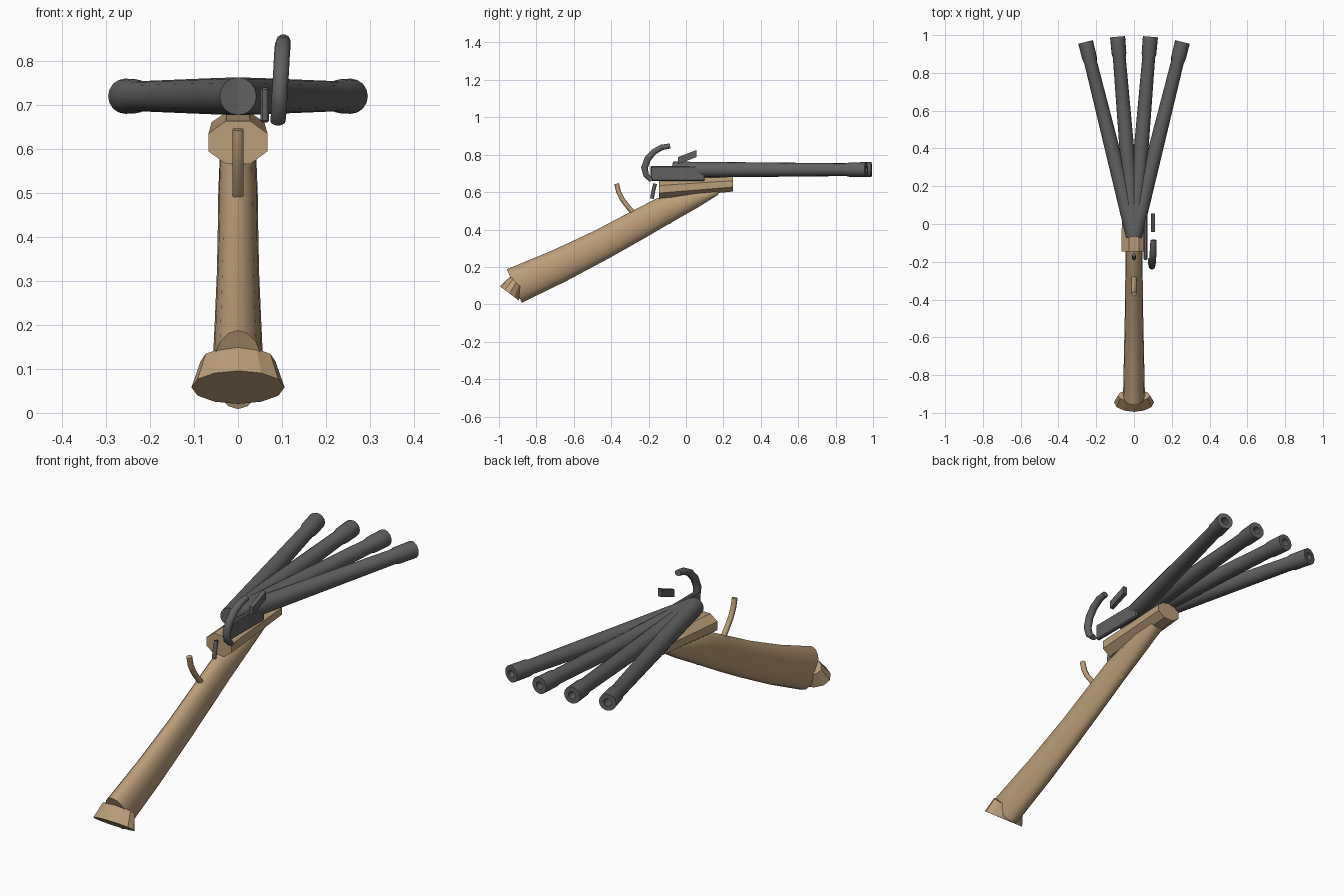
import bpy, bmesh, math
from mathutils import Vector, Matrix

if "Cube" in bpy.data.objects:
    bpy.data.objects.remove(bpy.data.objects["Cube"])


def material(name, col):
    m = bpy.data.materials.new(name)
    m.diffuse_color = (*col, 1)
    m.use_nodes = True
    m.node_tree.nodes["Principled BSDF"].inputs["Base Color"].default_value = m.diffuse_color
    return m


wood = material("wood", (0.50, 0.34, 0.19))
steel = material("steel", (0.12, 0.12, 0.12))


def finish(name, bm, mat, smooth=None):
    bmesh.ops.recalc_face_normals(bm, faces=bm.faces)
    me = bpy.data.meshes.new(name)
    bm.to_mesh(me)
    bm.free()
    me.materials.append(mat)
    ob = bpy.data.objects.new(name, me)
    bpy.context.collection.objects.link(ob)
    if smooth:
        bpy.ops.object.select_all(action='DESELECT')
        ob.select_set(True)
        bpy.context.view_layer.objects.active = ob
        bpy.ops.object.shade_smooth_by_angle(angle=math.radians(smooth))
    return ob


def loft(name, rings, n, mat, smooth=None, phase=0.0):
    """Elliptical rings: (centre, in-plane direction, half width in x, half depth)."""
    bm = bmesh.new()
    loops = []
    for c, d, rx, rd in rings:
        d = Vector(d).normalized()
        loops.append([bm.verts.new(Vector(c) + Vector((1, 0, 0)) * rx * math.cos(a) + d * rd * math.sin(a))
                      for a in [2 * math.pi * i / n + phase for i in range(n)]])
    for a, b in zip(loops, loops[1:]):
        for i in range(n):
            j = (i + 1) % n
            bm.faces.new((a[i], a[j], b[j], b[i]))
    bm.faces.new(loops[0])
    bm.faces.new(loops[-1])
    return finish(name, bm, mat, smooth)


def tube(name, pts, mat, n=10, smooth=50):
    """Tube along points (x, y, z, half width, half depth), bending in the yz plane."""
    rings = []
    for i, p in enumerate(pts):
        t = Vector(pts[min(i + 1, len(pts) - 1)][:3]) - Vector(pts[max(i - 1, 0)][:3])
        rings.append((p[:3], (0, -t.z, t.y), p[3], p[4]))
    return loft(name, rings, n, mat, smooth)


def plate(name, profile, x0, x1, mat, bevel=0):
    """A yz outline extruded between x0 and x1."""
    bm = bmesh.new()
    f = bm.faces.new([bm.verts.new((x0, y, z)) for y, z in profile])
    r = bmesh.ops.extrude_face_region(bm, geom=[f])
    for v in r["geom"]:
        if isinstance(v, bmesh.types.BMVert):
            v.co.x = x1
    if bevel:
        bmesh.ops.bevel(bm, geom=bm.edges[:], offset=bevel, segments=1, affect='EDGES')
    return finish(name, bm, mat)


# four fanned barrels with muzzle rings and hollow bores
barrel_profile = [(0, 0.0), (0.043, 0.0), (0.041, 0.25), (0.034, 0.95), (0.039, 0.97),
                  (0.040, 1.06), (0.018, 1.06), (0.018, 0.98), (0, 0.98)]
for k, ang in enumerate((-14, -4.7, 4.7, 14)):
    bm = bmesh.new()
    vs = [bm.verts.new((r, y, 0)) for r, y in barrel_profile]
    es = [bm.edges.new(e) for e in zip(vs, vs[1:])]
    bmesh.ops.spin(bm, geom=vs + es, cent=(0, 0, 0), axis=(0, 1, 0), angle=2 * math.pi, steps=16)
    bmesh.ops.remove_doubles(bm, verts=bm.verts, dist=1e-4)
    bm.transform(Matrix.Translation((0, -0.065, 0.72)) @ Matrix.Rotation(math.radians(-ang), 4, 'Z'))
    finish(f"barrel_{k + 1}", bm, steel, 35)

# eight-sided breech block under the barrels
k = 1 / math.cos(math.pi / 8)
loft("breech_block", [((0, -0.145, 0.615), (0, 0, 1), 0.067 * k, 0.049 * k),
                      ((0, 0.25, 0.644), (0, 0, 1), 0.060 * k, 0.041 * k)], 8, wood, phase=math.pi / 8)

# curved grip, swelling towards the butt
tube("grip", [(0, 0.17, 0.605, 0.035, 0.018), (0, 0.06, 0.573, 0.042, 0.05),
              (0, -0.13, 0.495, 0.045, 0.076), (0, -0.27, 0.418, 0.046, 0.08),
              (0, -0.45, 0.32, 0.048, 0.083), (0, -0.68, 0.205, 0.053, 0.09),
              (0, -0.918, 0.098, 0.058, 0.098)], wood, 16, 40)

# flared butt cap
loft("butt_cap", [((0, -0.908, 0.118), (0, 0.063, -0.065), 0.085, 0.045),
                  ((0, -0.944, 0.058), (0, 0.102, -0.076), 0.106, 0.063)], 12, wood)

# curved spur on the back of the grip
tube("grip_spur", [(0, -0.27, 0.475, 0.013, 0.013), (0, -0.305, 0.515, 0.013, 0.013),
                   (0, -0.34, 0.56, 0.013, 0.013), (0, -0.36, 0.60, 0.013, 0.013),
                   (0, -0.371, 0.645, 0.013, 0.013)], wood, 8)

# small rib under the grip
tube("grip_rib", [(0, -0.14, 0.425, 0.012, 0.01), (0, -0.09, 0.442, 0.014, 0.012),
                  (0, -0.045, 0.472, 0.012, 0.01), (0, -0.03, 0.5, 0.01, 0.01)], wood, 8)

# trigger behind the breech
tube("trigger", [(0, -0.182, 0.565, 0.010, 0.010), (0, -0.176, 0.60, 0.010, 0.010),
                 (0, -0.165, 0.645, 0.010, 0.010)], steel, 8)

# lock plate, striker plate and cock on the right side
plate("lock_plate", [(-0.19, 0.66), (0.1, 0.66), (0.1, 0.74), (-0.19, 0.74)], 0.051, 0.071, steel, 0.005)
plate("striker_plate", [(-0.042, 0.75), (0.056, 0.787), (0.056, 0.825), (-0.042, 0.787)], 0.09, 0.11, steel)
tube("cock", [(0.091, -0.185, 0.662, 0.017, 0.012), (0.093, -0.213, 0.69, 0.018, 0.016),
              (0.095, -0.222, 0.73, 0.018, 0.019), (0.098, -0.205, 0.777, 0.018, 0.019),
              (0.100, -0.172, 0.815, 0.018, 0.017), (0.102, -0.13, 0.839, 0.018, 0.016),
              (0.103, -0.085, 0.847, 0.016, 0.014)], steel, 10)
